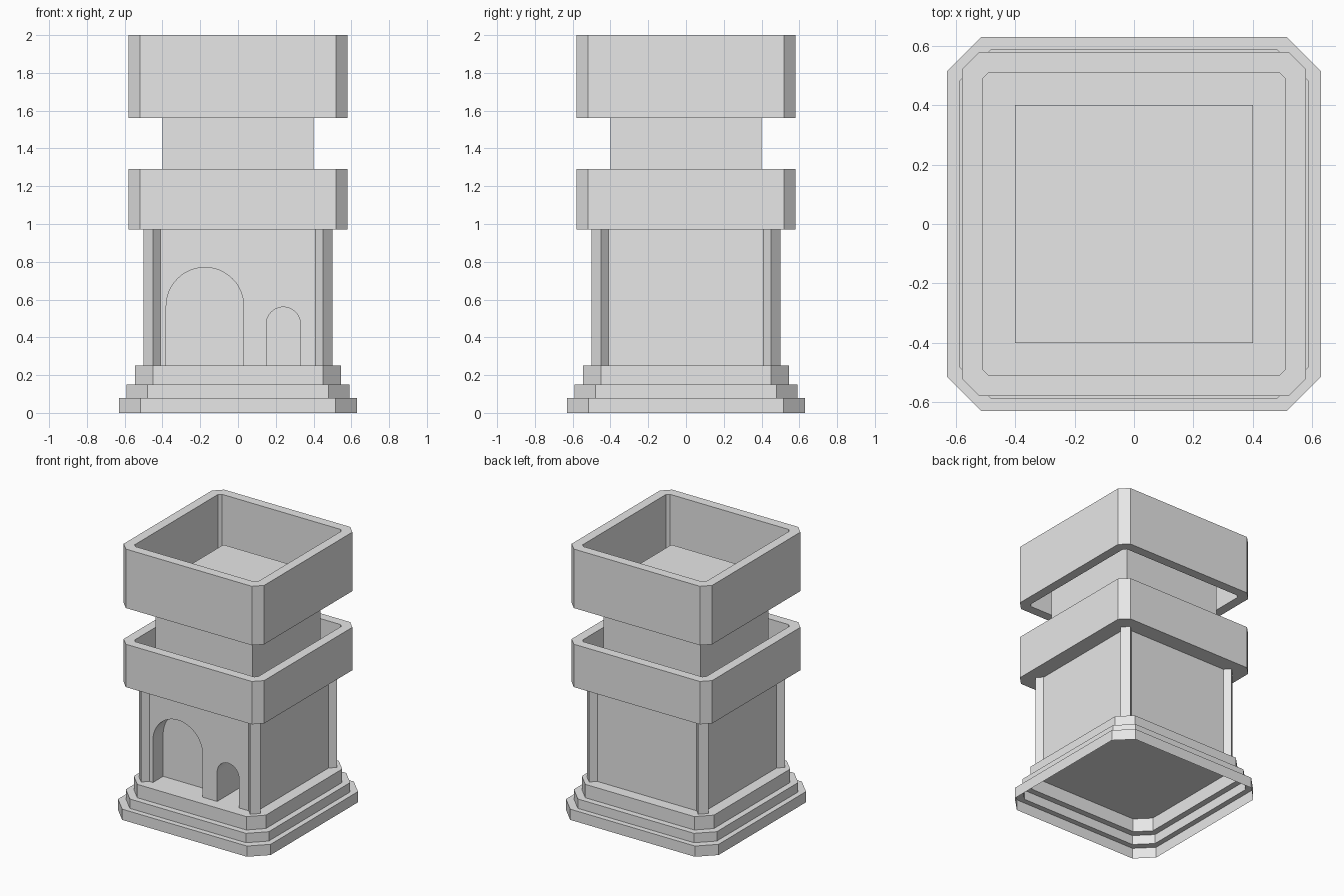
import bpy, bmesh, math

cube = bpy.data.objects.get("Cube")
if cube:
    bpy.data.objects.remove(cube, do_unlink=True)

stone = bpy.data.materials.new("grey stone")
stone.use_nodes = True
GREY = (0.8, 0.8, 0.8, 1)
stone.diffuse_color = GREY
stone.node_tree.nodes["Principled BSDF"].inputs["Base Color"].default_value = GREY


def chamfered(r, c):
    """Square of half-width r with corners cut by c, anticlockwise."""
    k = r - c
    return [(r, -k), (r, k), (k, r), (-k, r), (-r, k), (-r, -k), (-k, -r), (k, -r)]


def square(r):
    return [(r, -r), (r, r), (-r, r), (-r, -r)]


def loft(name, rings, cap_start=False, cap_end=False, closed=False):
    """Skin a list of (outline, height) rings into one object."""
    bm = bmesh.new()
    loops = [[bm.verts.new((x, y, z)) for x, y in outline] for outline, z in rings]
    pairs = list(zip(loops, loops[1:]))
    if closed:
        pairs.append((loops[-1], loops[0]))
    for low, high in pairs:
        n = len(low)
        for i in range(n):
            j = (i + 1) % n
            bm.faces.new((low[i], low[j], high[j], high[i]))
    if cap_start:
        bm.faces.new(loops[0][::-1])
    if cap_end:
        bm.faces.new(loops[-1])
    mesh = bpy.data.meshes.new(name)
    bm.to_mesh(mesh)
    bm.free()
    mesh.materials.append(stone)
    obj = bpy.data.objects.new(name, mesh)
    bpy.context.collection.objects.link(obj)
    return obj


def cut_arch(target, x, radius, spring, depth):
    """Cut a round-headed doorway into the front wall."""
    steps = 24
    outline = [(x - radius, 0.1), (x + radius, 0.1)]
    for i in range(steps + 1):
        a = math.pi * i / steps
        outline.append((x + radius * math.cos(a), spring + radius * math.sin(a)))
    cutter = loft("arch_cutter", [(outline, 0), (outline, depth + 0.2)], True, True)
    # Stand the profile up so that its extrusion runs from inside to the front
    cutter.rotation_euler.x = math.pi / 2
    cutter.location.y = depth - WALL
    cutter.hide_render = True
    mod = target.modifiers.new("doorway", "BOOLEAN")
    mod.operation = "DIFFERENCE"
    mod.solver = "EXACT"
    mod.object = cutter
    bpy.context.view_layer.objects.active = target
    bpy.ops.object.modifier_apply(modifier=mod.name)
    bpy.data.objects.remove(cutter, do_unlink=True)


WALL = 0.46           # half-width of the main walls
FLOOR, EAVE = 0.25, 0.97
TRAY = 1.03           # floor of the lower parapet

# Stepped plinth, a shell open underneath
steps = [(0.63, 0.115, 0, 0.08), (0.59, 0.11, 0.08, 0.15), (0.545, 0.095, 0.15, FLOOR)]
rings = []
for r, c, low, high in steps:
    rings += [(chamfered(r, c), low), (chamfered(r, c), high)]
loft("stepped_base", rings, cap_end=True)

# Main walls with two doorways
walls = loft("main_walls", [(square(WALL), FLOOR), (square(WALL), EAVE + 0.02)], True, True)
cut_arch(walls, -0.175, 0.205, 0.565, 0.12)
cut_arch(walls, 0.24, 0.09, 0.47, 0.3)

# Corner posts set diagonally
post = [(0.5, 0.45), (0.45, 0.5), (0.39, 0.44), (0.44, 0.39)]
for side, sx in (("left", 1), ("right", -1)):
    for end, sy in (("front", -1), ("back", 1)):
        outline = [(x * sx, y * sy) for x, y in post]
        if sx * sy < 0:
            outline.reverse()
        loft(f"{end}_{side}_post", [(outline, FLOOR), (outline, EAVE + 0.01)], True, True)

# Lower parapet with a floor, upper parapet as an open ring
outer, inner = chamfered(0.58, 0.06), chamfered(0.51, 0.02)
loft("lower_parapet", [(outer, EAVE), (outer, 1.29), (inner, 1.29), (inner, TRAY)], True, True)
loft("upper_parapet", [(outer, 1.56), (outer, 2), (inner, 2), (inner, 1.56)], closed=True)

# Square upper tower between the parapets
loft("upper_tower", [(square(0.4), TRAY), (square(0.4), 1.69)], True, True)
